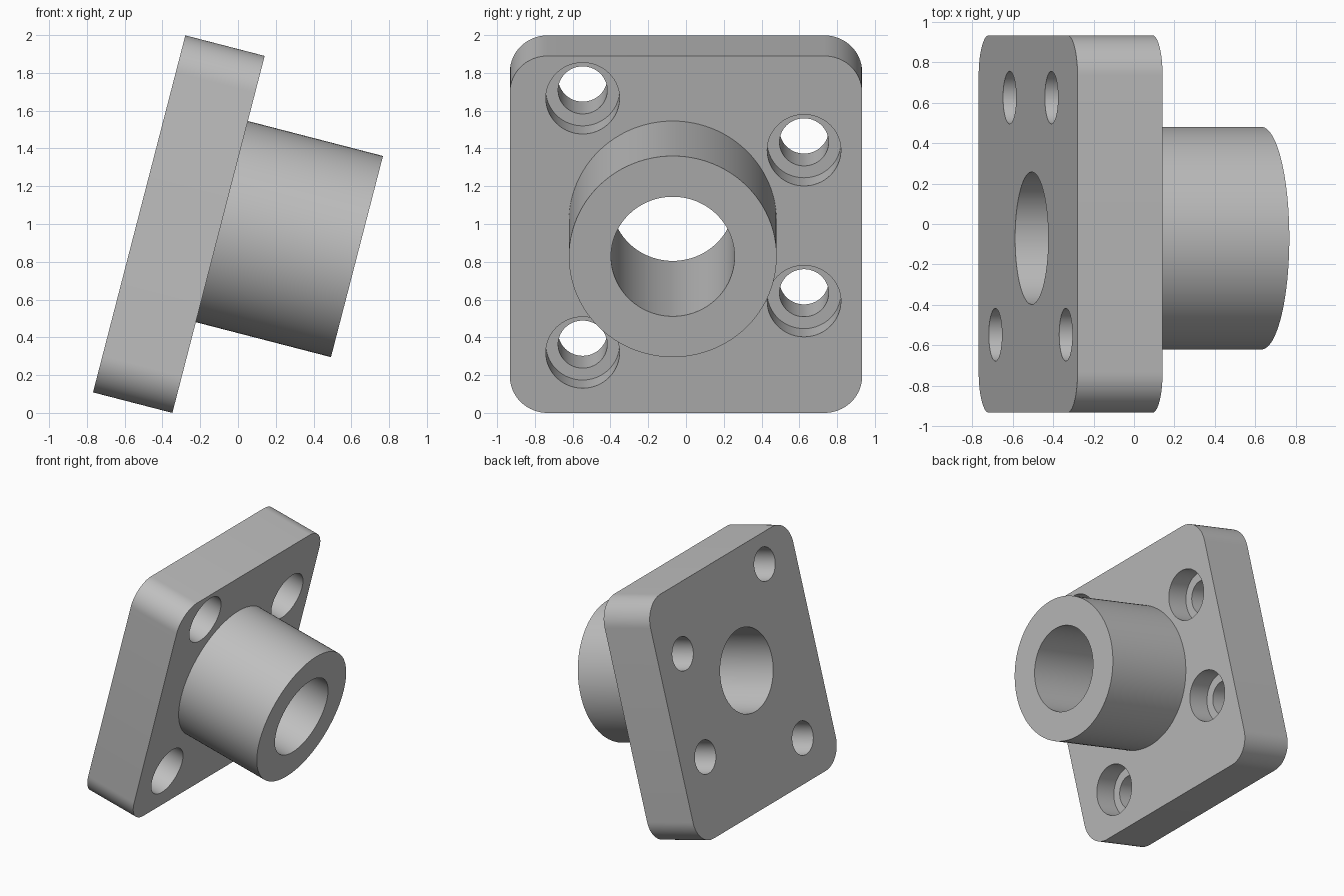
import bpy, bmesh, math
from mathutils import Matrix, Vector

cube = bpy.data.objects.get("Cube")
if cube:
    bpy.data.objects.remove(cube, do_unlink=True)

TILT = math.radians(14.5)
THICK, WIDTH, HEIGHT, CORNER = 0.434, 1.865, 1.952, 0.2
BOSS_Y, BOSS_Z, BOSS_LEN = -0.07, 0.07, 0.739
BOLTS = [(-0.547, 0.744), (-0.547, -0.646), (0.625, 0.46), (0.625, -0.365)]

grey = bpy.data.materials.new("machined grey")
grey.use_nodes = True
colour = (0.52, 0.52, 0.52, 1)
grey.diffuse_color = colour
grey.node_tree.nodes["Principled BSDF"].inputs["Base Color"].default_value = colour


def finish(name, bm):
    mesh = bpy.data.meshes.new(name)
    bm.to_mesh(mesh)
    bm.free()
    mesh.materials.append(grey)
    obj = bpy.data.objects.new(name, mesh)
    bpy.context.collection.objects.link(obj)
    return obj


def cylinder(name, radius, x0, x1, y, z):
    """Cylinder along the flange axis (local x)."""
    bm = bmesh.new()
    place = Matrix.Translation(((x0 + x1) / 2, y, z)) @ Matrix.Rotation(math.pi / 2, 4, 'Y')
    bmesh.ops.create_cone(bm, cap_ends=True, segments=96, radius1=radius,
                          radius2=radius, depth=x1 - x0, matrix=place)
    return finish(name, bm)


def combine(target, tool, operation):
    mod = target.modifiers.new(tool.name, 'BOOLEAN')
    mod.operation, mod.solver, mod.object = operation, 'EXACT', tool
    bpy.context.view_layer.objects.active = target
    bpy.ops.object.modifier_apply(modifier=mod.name)
    bpy.data.objects.remove(tool, do_unlink=True)


# Square plate with rounded corners; its back lies on local x = 0
bm = bmesh.new()
bmesh.ops.create_cube(bm, size=1, matrix=Matrix.Translation((THICK / 2, 0, 0))
                      @ Matrix.Diagonal((THICK, WIDTH, HEIGHT, 1)))
corners = [e for e in bm.edges
           if abs(e.verts[0].co.x - e.verts[1].co.x) > THICK / 2]
bmesh.ops.bevel(bm, geom=corners, offset=CORNER, segments=16, profile=0.5, affect='EDGES')
flange = finish("flange", bm)

# Off-centre boss and its through bore
end = THICK + BOSS_LEN
combine(flange, cylinder("boss", 0.55, THICK / 2, end, BOSS_Y, BOSS_Z), 'UNION')
combine(flange, cylinder("bore", 0.327, -0.1, end + 0.1, BOSS_Y, BOSS_Z), 'DIFFERENCE')

# Counterbored bolt holes
for y, z in BOLTS:
    combine(flange, cylinder("bolt_hole", 0.13, -0.1, THICK + 0.1, y, z), 'DIFFERENCE')
    combine(flange, cylinder("counterbore", 0.195, THICK - 0.173, THICK + 0.1, y, z), 'DIFFERENCE')

# Lean the whole part back and rest it on the ground
flange.data.transform(Matrix.Rotation(TILT, 4, 'Y'))
points = [v.co for v in flange.data.vertices]
mid_x = (min(p.x for p in points) + max(p.x for p in points)) / 2
flange.data.transform(Matrix.Translation(Vector((-mid_x, 0, -min(p.z for p in points)))))

bpy.ops.object.select_all(action='DESELECT')
flange.select_set(True)
bpy.context.view_layer.objects.active = flange
bpy.ops.object.shade_smooth_by_angle(angle=math.radians(30))
